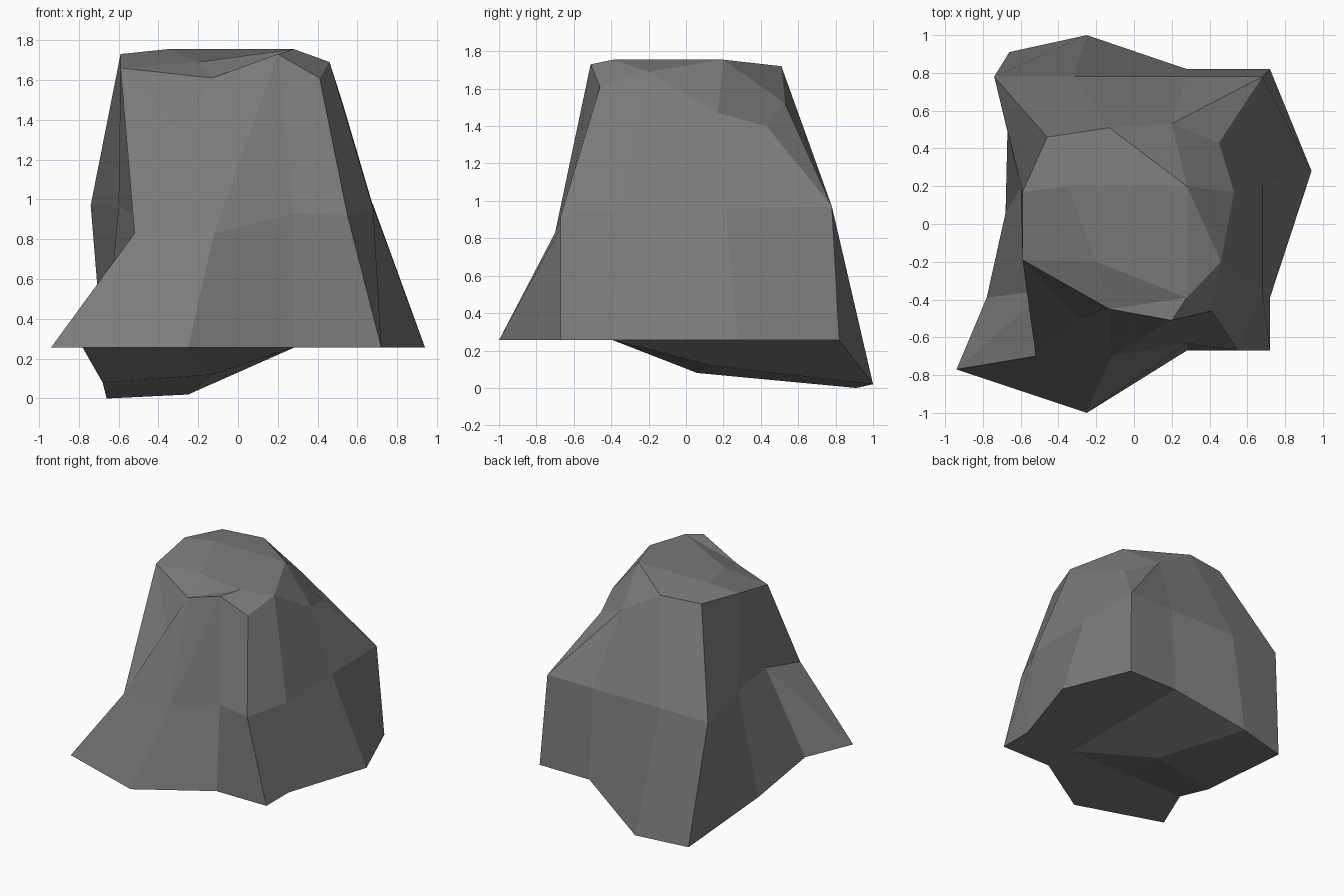
import bpy
import bmesh

default_cube = bpy.data.objects.get("Cube")
if default_cube:
    bpy.data.objects.remove(default_cube, do_unlink=True)

GROUND = 0.255  # height of the flat part of the underside
CREST = 1.755   # height of the flat part of the top

# Underside: four rows from front to back, each running from -x to +x
underside_rows = [
    [(-.94, -.77, GROUND), (-.25, -1, GROUND), (.28, -.67, GROUND), (.72, -.67, GROUND)],
    [(-.78, -.39, GROUND), (-.25, -.39, GROUND), (.28, -.39, GROUND), (.72, -.39, GROUND)],
    [(-.68, .06, .08), (-.13, .13, .12), (.28, .2, GROUND), (.94, .28, GROUND)],
    [(-.66, .91, 0), (-.25, 1, .02), (.28, .82, GROUND), (.72, .82, GROUND)],
]

# Waist: a ring around the sides, starting at the front -x corner
waist_points = [
    (-.52, -.7, .83), (-.12, -.7, .83), (.28, -.63, .93), (.55, -.67, .92),
    (.68, -.36, .95), (.68, .21, .96), (.68, .78, .97),
    (.28, .78, .97), (-.32, .78, .97), (-.74, .78, .97),
    (-.6, .2, .96), (-.46, -.35, .9),
]

# Top: four rows laid out like the underside
top_rows = [
    [(-.28, -.5, 1.34), (-.13, -.45, 1.61), (.2, -.51, 1.73), (.41, -.46, 1.61)],
    [(-.59, -.19, 1.66), (-.2, -.2, 1.69), (.28, -.39, CREST), (.46, -.2, 1.69)],
    [(-.59, .17, 1.73), (-.35, .2, CREST), (.28, .2, CREST), (.53, .17, 1.47)],
    [(-.46, .46, 1.72), (-.13, .51, 1.72), (.2, .53, 1.52), (.45, .43, 1.4)],
]


def border(grid):
    """Outer loop of a square grid, counterclockwise seen from above."""
    right_side = [row[-1] for row in grid[1:-1]]
    left_side = [row[0] for row in grid[1:-1]]
    return grid[0] + right_side + grid[-1][::-1] + left_side[::-1]


def fill_grid(bm, grid):
    for near, far in zip(grid, grid[1:]):
        for i in range(len(near) - 1):
            bm.faces.new((near[i], near[i + 1], far[i + 1], far[i]))


def bridge(bm, lower, upper):
    for i in range(len(lower)):
        j = (i + 1) % len(lower)
        bm.faces.new((lower[i], lower[j], upper[j], upper[i]))


def crease(bm, start, end):
    """Split the face shared by two corners along its diagonal."""
    bmesh.ops.connect_verts(bm, verts=[start, end])


# Rock body: two patches joined by two bands of side faces
bm = bmesh.new()
underside = [[bm.verts.new(p) for p in row] for row in underside_rows]
waist = [bm.verts.new(p) for p in waist_points]
top = [[bm.verts.new(p) for p in row] for row in top_rows]
fill_grid(bm, underside)
fill_grid(bm, top)
bridge(bm, border(underside), waist)
bridge(bm, waist, border(top))

# Chipped ridges of the front shoulder
crease(bm, top[1][0], top[0][1])
crease(bm, top[0][1], top[1][2])
crease(bm, waist[0], top[1][0])
crease(bm, waist[1], top[0][2])

# Hollow beside the front -x corner
crease(bm, underside[0][0], waist[-1])

# Ridges at the +x side, the back and the underside
crease(bm, top[1][3], top[2][2])
crease(bm, top[3][1], top[2][2])
crease(bm, waist[6], top[3][2])
crease(bm, underside[1][2], underside[2][1])

bmesh.ops.recalc_face_normals(bm, faces=bm.faces[:])
mesh = bpy.data.meshes.new("rock")
bm.to_mesh(mesh)
bm.free()
rock = bpy.data.objects.new("rock", mesh)
bpy.context.scene.collection.objects.link(rock)

# Stone colour
stone = bpy.data.materials.new("grey_stone")
stone.use_nodes = True
stone_color = (.2, .2, .2, 1)
stone.diffuse_color = stone_color
shader = next(n for n in stone.node_tree.nodes if n.type == "BSDF_PRINCIPLED")
shader.inputs["Base Color"].default_value = stone_color
mesh.materials.append(stone)
